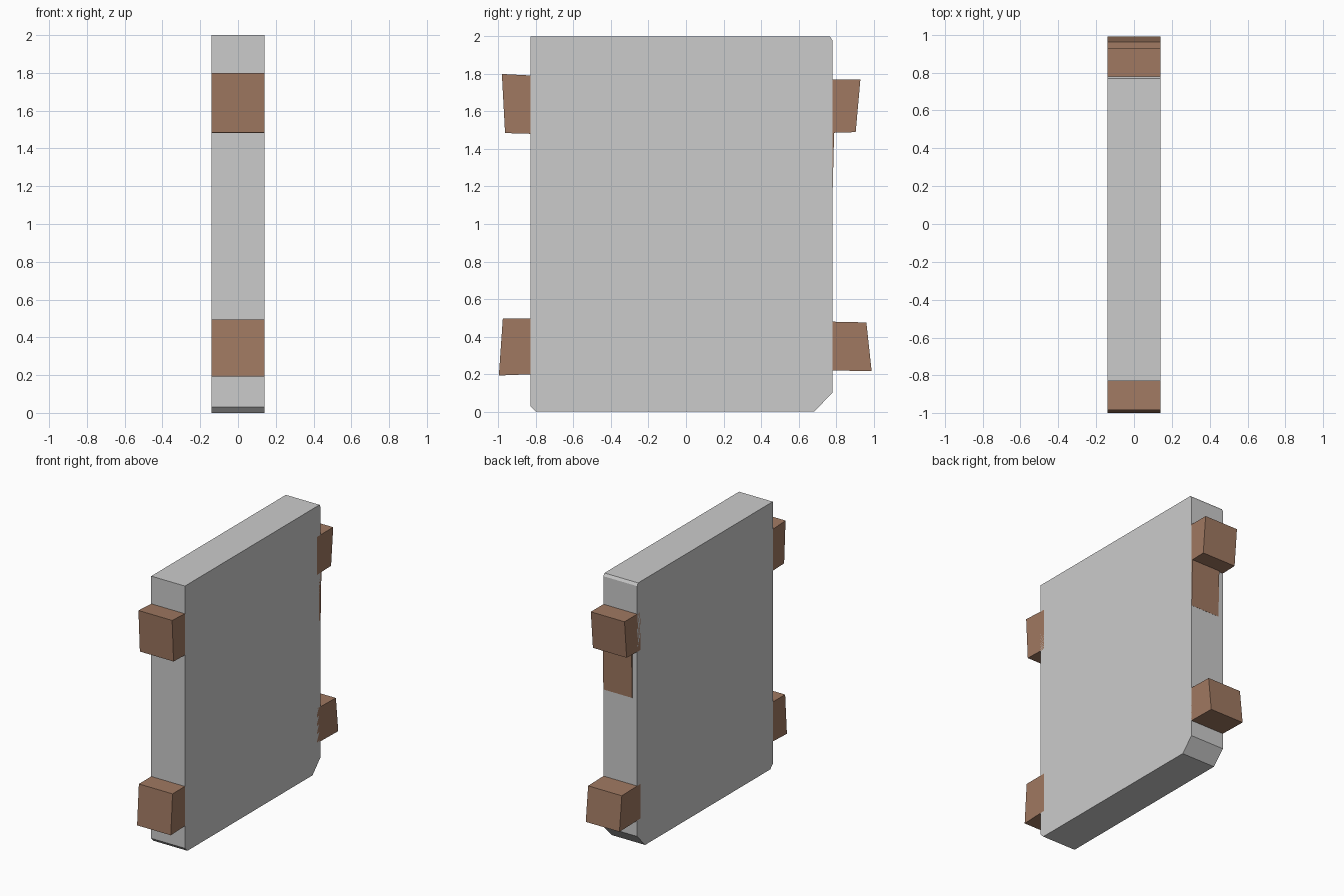
import bpy, bmesh

if "Cube" in bpy.data.objects:
    bpy.data.objects.remove(bpy.data.objects["Cube"])


def material(name, rgb):
    m = bpy.data.materials.new(name)
    m.diffuse_color = (*rgb, 1)
    m.use_nodes = True
    m.node_tree.nodes["Principled BSDF"].inputs["Base Color"].default_value = m.diffuse_color
    return m


grey = material("panel grey", (0.60, 0.60, 0.60))
brown = material("peg brown", (0.35, 0.19, 0.12))


def slab(name, profile, x0, x1, mat):
    """Extrude a (y, z) outline along x."""
    bm = bmesh.new()
    face = bm.faces.new([bm.verts.new((x0, y, z)) for y, z in profile])
    ext = bmesh.ops.extrude_face_region(bm, geom=[face])["geom"]
    verts = [v for v in ext if isinstance(v, bmesh.types.BMVert)]
    bmesh.ops.translate(bm, verts=verts, vec=(x1 - x0, 0, 0))
    bmesh.ops.recalc_face_normals(bm, faces=bm.faces)
    mesh = bpy.data.meshes.new(name)
    bm.to_mesh(mesh)
    bm.free()
    mesh.materials.append(mat)
    obj = bpy.data.objects.new(name, mesh)
    bpy.context.collection.objects.link(obj)


W = 0.14

# Main panel with clipped corners
slab("panel", [(-0.80, 0), (0.685, 0), (0.78, 0.10), (0.78, 1.98),
               (0.768, 2), (-0.83, 2), (-0.83, 0.03)], -W, W, grey)

# Four tapered pegs on the narrow edges, set slightly into the panel
pegs = {
    "upper_back_peg": [(0.74, 1.77), (0.93, 1.77), (0.905, 1.49), (0.74, 1.485)],
    "lower_back_peg": [(0.74, 0.48), (0.962, 0.475), (0.99, 0.215), (0.74, 0.22)],
    "upper_front_peg": [(-0.79, 1.79), (-0.982, 1.80), (-0.965, 1.485), (-0.79, 1.48)],
    "lower_front_peg": [(-0.79, 0.495), (-0.977, 0.495), (-0.998, 0.192), (-0.79, 0.20)],
}
for name, outline in pegs.items():
    slab(name, outline, -W, W, brown)

# Thin wedge running down the edge below the upper back peg
slab("edge_wedge", [(0.76, 1.49), (0.79, 1.49), (0.781, 1.13), (0.76, 1.13)],
     -0.10, W, brown)
